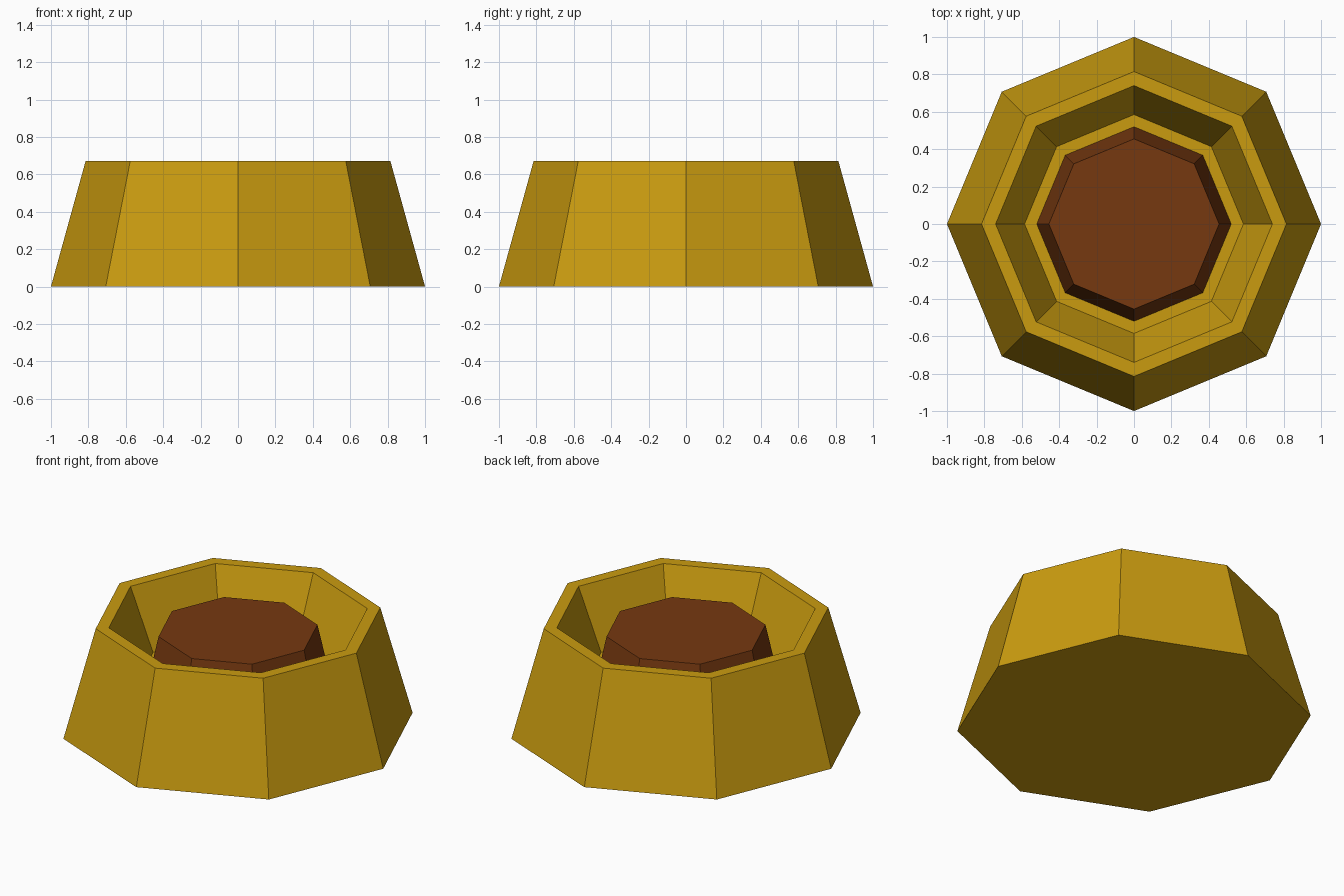
import bpy
import bmesh
from math import cos, sin, pi

cube = bpy.data.objects.get("Cube")
if cube:
    bpy.data.objects.remove(cube, do_unlink=True)

SIDES = 8


def material(name, rgb):
    mat = bpy.data.materials.new(name)
    mat.use_nodes = True
    mat.diffuse_color = (*rgb, 1)
    mat.node_tree.nodes["Principled BSDF"].inputs["Base Color"].default_value = (*rgb, 1)
    return mat


def lathe(name, profile, mat):
    """Closed eight-sided solid from (radius, z) rings, capped at both ends."""
    bm = bmesh.new()
    rings = [[bm.verts.new((r * cos(2 * pi * i / SIDES), r * sin(2 * pi * i / SIDES), z))
              for i in range(SIDES)] for r, z in profile]
    for low, high in zip(rings, rings[1:]):
        for i in range(SIDES):
            j = (i + 1) % SIDES
            bm.faces.new((low[i], low[j], high[j], high[i]))
    bm.faces.new(rings[0][::-1])
    bm.faces.new(rings[-1])
    bmesh.ops.recalc_face_normals(bm, faces=bm.faces)
    mesh = bpy.data.meshes.new(name)
    bm.to_mesh(mesh)
    bm.free()
    mesh.materials.append(mat)
    obj = bpy.data.objects.new(name, mesh)
    bpy.context.collection.objects.link(obj)
    return obj


gold = material("golden yellow", (0.59, 0.33, 0.005))
brown = material("dark brown", (0.18, 0.04, 0.005))

# Tapered outer wall, flat rim, sloping inner wall and recessed floor
lathe("outer_bowl", [(1, 0), (0.815, 0.67), (0.74, 0.67), (0.585, 0.3)], gold)

# Tapered plug standing on the recessed floor
lathe("centre_plug", [(0.52, 0.3), (0.455, 0.592)], brown)
